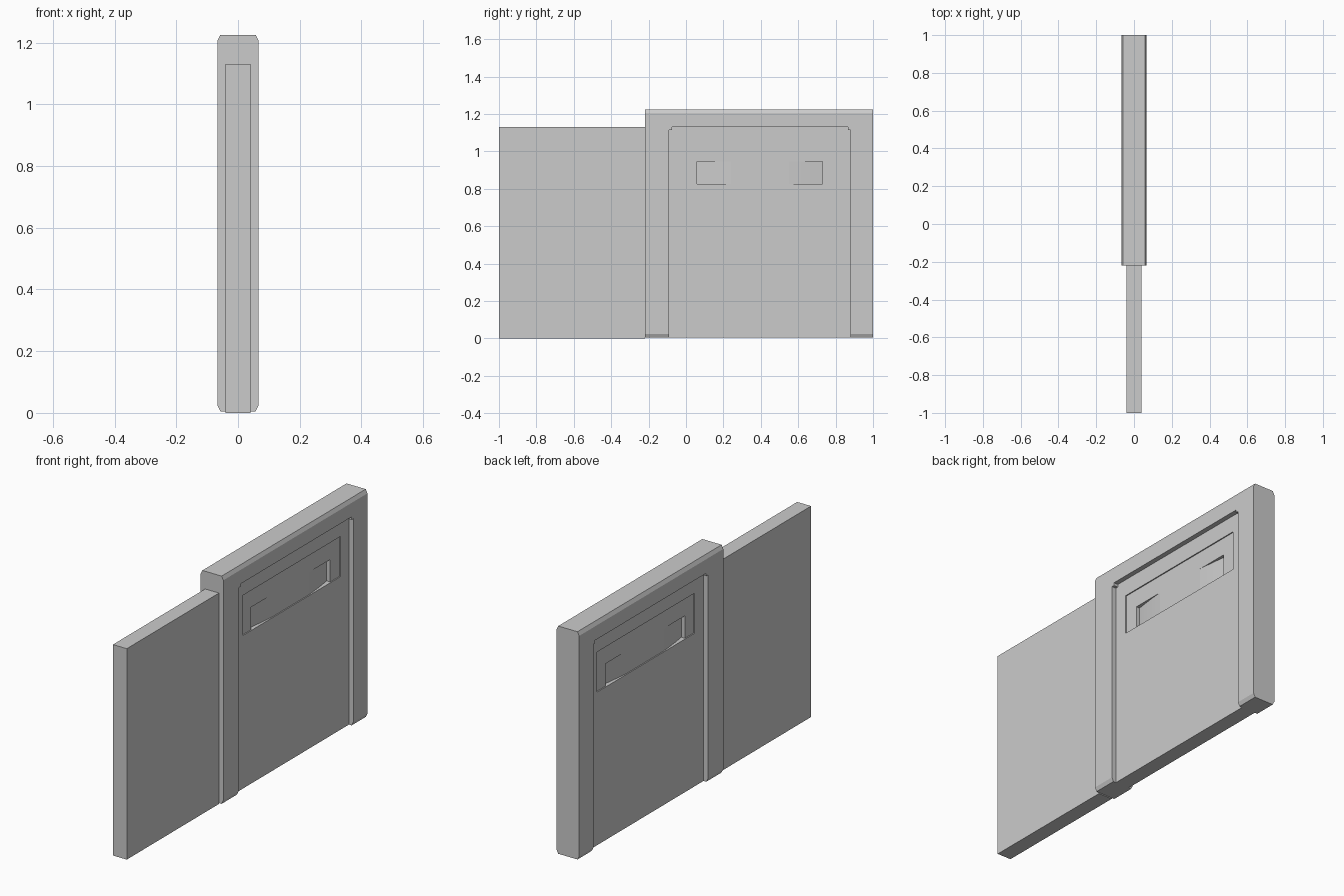
import bpy, bmesh
from mathutils import Vector

if "Cube" in bpy.data.objects:
    bpy.data.objects.remove(bpy.data.objects["Cube"])

grey = bpy.data.materials.new("grey")
grey.diffuse_color = (0.6, 0.6, 0.6, 1)
grey.use_nodes = True
grey.node_tree.nodes["Principled BSDF"].inputs["Base Color"].default_value = grey.diffuse_color


def prism(name, points, to_3d, lo, hi):
    """Extrude a 2D outline between lo and hi; to_3d maps (a, b, depth) to xyz."""
    bm = bmesh.new()
    n = len(points)
    a = [bm.verts.new(Vector(to_3d(p, q, lo))) for p, q in points]
    b = [bm.verts.new(Vector(to_3d(p, q, hi))) for p, q in points]
    bm.faces.new(a)
    bm.faces.new(b)
    for i in range(n):
        j = (i + 1) % n
        bm.faces.new((a[i], a[j], b[j], b[i]))
    bmesh.ops.recalc_face_normals(bm, faces=bm.faces)
    mesh = bpy.data.meshes.new(name)
    bm.to_mesh(mesh)
    bm.free()
    mesh.materials.append(grey)
    obj = bpy.data.objects.new(name, mesh)
    bpy.context.collection.objects.link(obj)
    return obj


def cut(target, cutter):
    """Subtract the cutter from the target and remove it."""
    mod = target.modifiers.new("cut", 'BOOLEAN')
    mod.operation = 'DIFFERENCE'
    mod.solver = 'EXACT'
    mod.object = cutter
    bpy.context.view_layer.objects.active = target
    bpy.ops.object.modifier_apply(modifier=mod.name)
    bpy.data.objects.remove(cutter)


def rect(a0, a1, b0, b1):
    return [(a0, b0), (a1, b0), (a1, b1), (a0, b1)]


PANEL = 0.041            # half thickness of the sliding panel
GRIP = PANEL - 0.006     # floor of the shallow grip plate
DEEP = 0.021             # extra depth at the ends of the finger pull

# Sliding panel sticking out of the housing
prism("sliding_panel", rect(-1, -0.22, 0, 1.13),
      lambda y, z, x: (x, y, z), -PANEL, PANEL)

# Housing with chamfered top and bottom edges
W, C, Z0, Z1 = 0.067, 0.01, 0.005, 1.225
housing = prism("housing",
                [(-W + C, Z0), (W - C, Z0), (W, Z0 + 0.02), (W, Z1 - 0.02),
                 (W - C, Z1), (-W + C, Z1), (-W, Z1 - 0.02), (-W, Z0 + 0.02)],
                lambda x, z, y: (x, y, z), -0.22, 1.0)

# Finger pull: floor curves from deep ends up to the grip plate
MID, HALF, FLAT = 0.395, 0.335, 0.155
STEPS = 8
curve = []
for i in range(STEPS + 1):
    t = HALF + (FLAT - HALF) * i / STEPS
    curve.append((GRIP - DEEP * (t * t - FLAT ** 2) / (HALF ** 2 - FLAT ** 2), t))

for s in (1, -1):
    side = lambda y, z, x, s=s: (s * x, y, z)
    # Large field with notched upper corners, open at the bottom
    cut(housing, prism("field_cutter",
                       [(-0.09, -0.1), (0.88, -0.1), (0.88, 1.115), (0.865, 1.115),
                        (0.865, 1.13), (-0.075, 1.13), (-0.075, 1.115), (-0.09, 1.115)],
                       side, PANEL, 0.2))
    # Shallow grip plate
    cut(housing, prism("grip_cutter", rect(-0.015, 0.81, 0.825, 1.04),
                       side, GRIP, 0.2))
    # Both ends of the finger pull
    for e in (1, -1):
        outline = curve + [(0.1, FLAT), (0.1, HALF)]
        cut(housing, prism("pull_cutter", outline,
                           lambda x, t, z, s=s, e=e: (s * x, MID + e * t, z),
                           0.825, 0.945))
